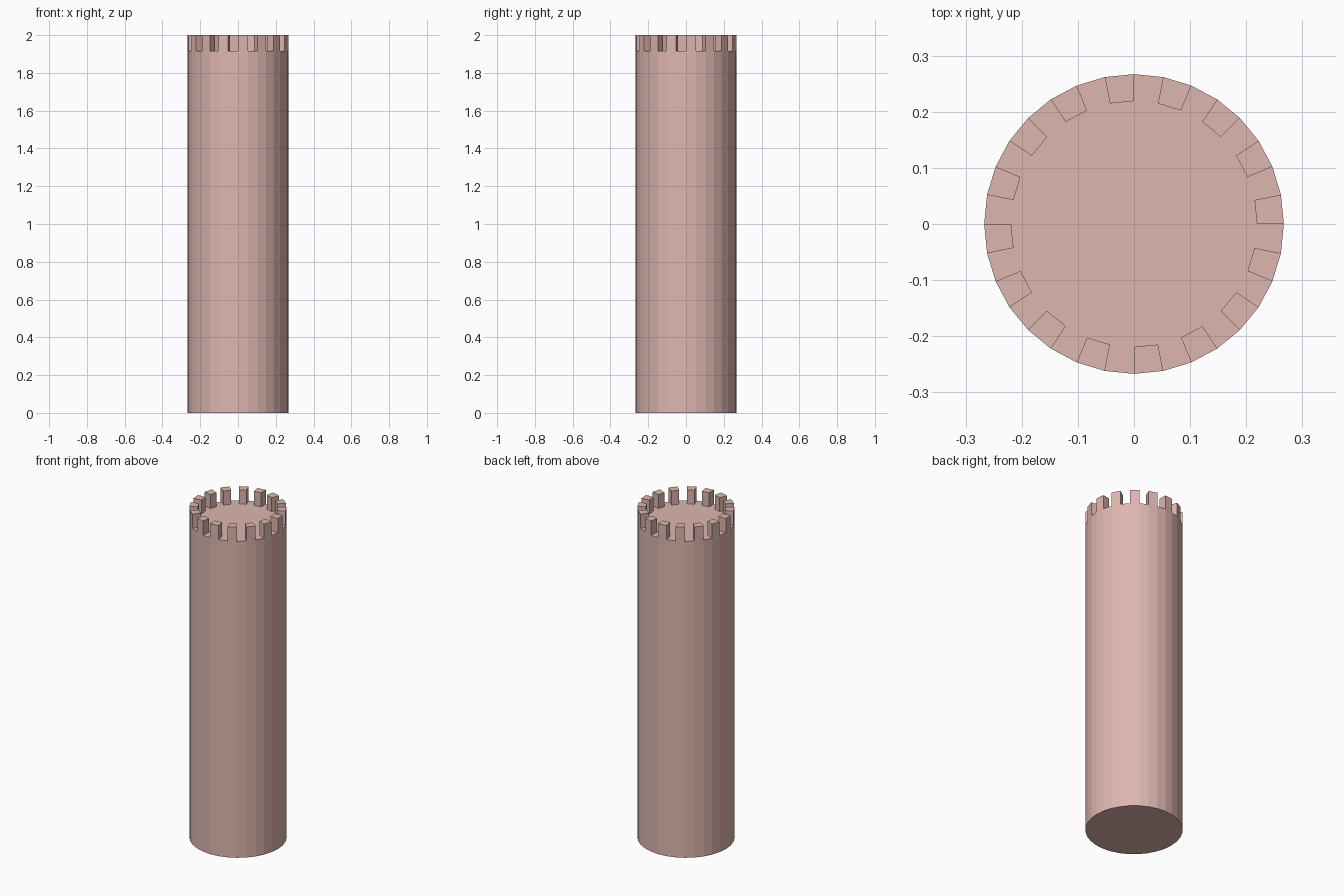
import bpy, bmesh, math
from mathutils import Matrix

if "Cube" in bpy.data.objects:
    bpy.data.objects.remove(bpy.data.objects["Cube"])

SIDES = 32
R_OUT, R_IN = 0.267, 0.219
Z_FLOOR, Z_TOP = 1.915, 2.0

bm = bmesh.new()

# tower shaft
bmesh.ops.create_cone(bm, cap_ends=True, segments=SIDES, radius1=R_OUT, radius2=R_OUT,
                      depth=Z_FLOOR, matrix=Matrix.Translation((0, 0, Z_FLOOR / 2)))

# rim around the roof floor
bm.normal_update()
roof = [f for f in bm.faces if f.normal.z > 0.9]
rim = bmesh.ops.inset_region(bm, faces=roof, use_even_offset=True,
                             thickness=(R_OUT - R_IN) * math.cos(math.pi / SIDES))["faces"]

# merlons: raise every second rim segment
step = 2 * math.pi / SIDES


def segment(face):
    c = face.calc_center_median()
    return math.floor((math.atan2(c.y, c.x) % (2 * math.pi)) / step)


teeth = [f for f in rim if segment(f) % 2 == 0]
tops = bmesh.ops.extrude_discrete_faces(bm, faces=teeth)["faces"]
for f in tops:
    for v in f.verts:
        v.co.z = Z_TOP
bmesh.ops.recalc_face_normals(bm, faces=bm.faces)

mesh = bpy.data.meshes.new("tower")
bm.to_mesh(mesh)
bm.free()
tower = bpy.data.objects.new("tower", mesh)
bpy.context.collection.objects.link(tower)

# pink stone
mat = bpy.data.materials.new("pink_stone")
mat.diffuse_color = (0.73, 0.47, 0.43, 1)
mat.use_nodes = True
mat.node_tree.nodes["Principled BSDF"].inputs["Base Color"].default_value = mat.diffuse_color
mesh.materials.append(mat)
